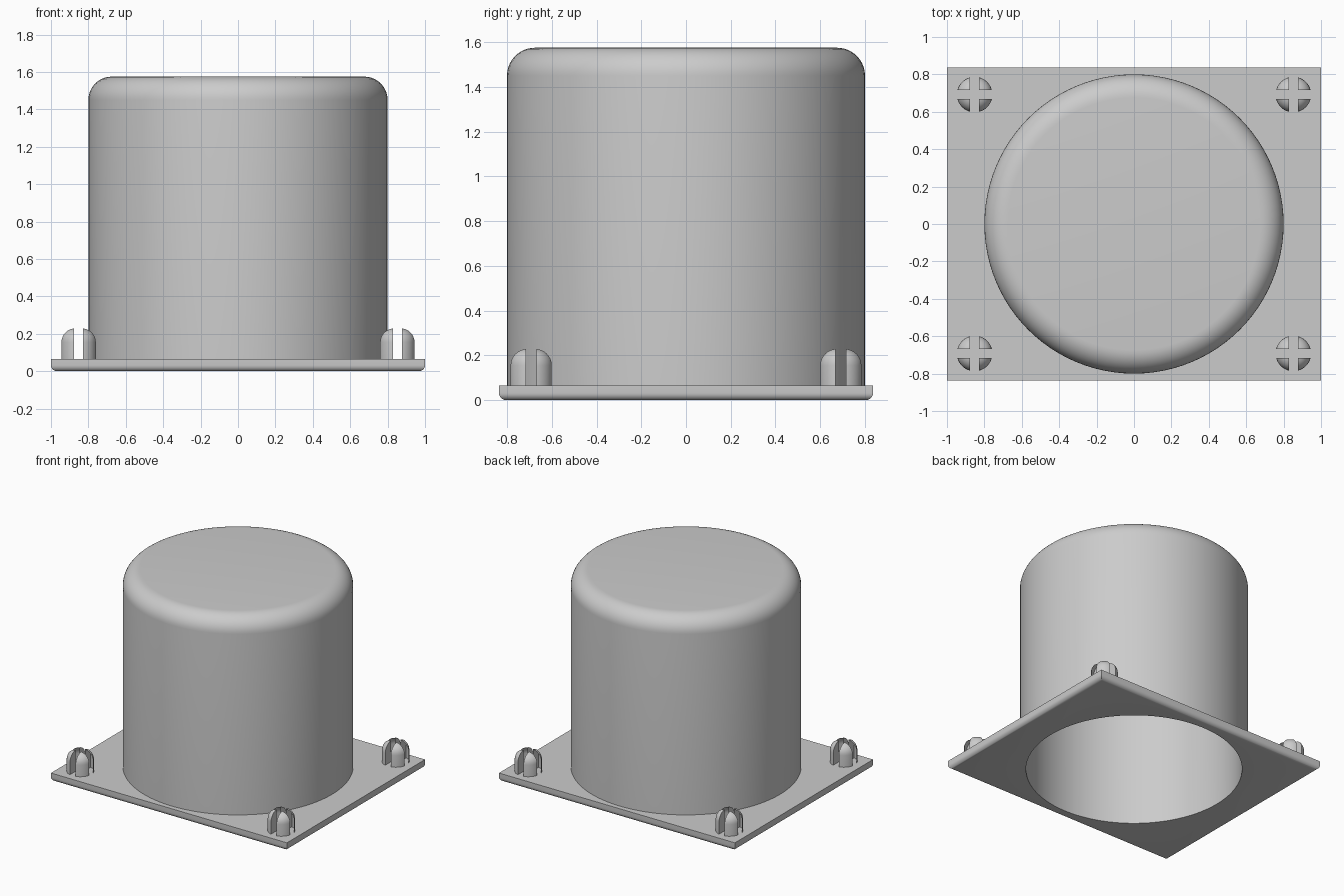
import bpy, bmesh
from math import sin, cos, pi
from mathutils import Vector

cube = bpy.data.objects.get("Cube")
if cube:
    bpy.data.objects.remove(cube, do_unlink=True)

HALF_X, HALF_Y, PLATE_H = 1.0, 0.836, 0.065
OUTER_R, INNER_R, TOP = 0.8, 0.757, 1.575
SEGMENTS = 96

grey = bpy.data.materials.new("plain grey")
grey.use_nodes = True
GREY = (0.6, 0.6, 0.6, 1)
grey.diffuse_color = GREY
grey.node_tree.nodes["Principled BSDF"].inputs["Base Color"].default_value = GREY


def add_object(name, bm):
    bmesh.ops.recalc_face_normals(bm, faces=bm.faces)
    mesh = bpy.data.meshes.new(name)
    bm.to_mesh(mesh)
    bm.free()
    mesh.materials.append(grey)
    obj = bpy.data.objects.new(name, mesh)
    bpy.context.collection.objects.link(obj)
    return obj


def shade(obj):
    bpy.ops.object.select_all(action='DESELECT')
    obj.select_set(True)
    bpy.context.view_layer.objects.active = obj
    bpy.ops.object.shade_smooth_by_angle(angle=pi / 6)


def arc(radius, top, fillet, steps=10):
    """Rounded shoulder, from the side wall up to the flat top."""
    return [(radius - fillet + fillet * cos(i * pi / 2 / steps),
             top - fillet + fillet * sin(i * pi / 2 / steps))
            for i in range(steps + 1)]


def spin(profile, segments):
    bm = bmesh.new()
    verts = [bm.verts.new((r, 0, z)) for r, z in profile]
    edges = [bm.edges.new(pair) for pair in zip(verts, verts[1:])]
    bmesh.ops.spin(bm, geom=verts + edges, cent=(0, 0, 0), axis=(0, 0, 1),
                   angle=2 * pi, steps=segments, use_merge=True)
    bmesh.ops.remove_doubles(bm, verts=bm.verts, dist=1e-5)
    return bm


# Hollow drum with a rounded top edge, open underneath
outside = [(OUTER_R, PLATE_H)] + arc(OUTER_R, TOP, 0.125) + [(0, TOP)]
inside = [(INNER_R, PLATE_H)] + arc(INNER_R, TOP - 0.043, 0.082) + [(0, TOP - 0.043)]
drum = add_object("drum", spin(inside[::-1] + outside, SEGMENTS))
shade(drum)

# Base plate, rounded along its bottom edges
bm = bmesh.new()
bmesh.ops.create_cube(bm, size=1)
bmesh.ops.scale(bm, vec=(2 * HALF_X, 2 * HALF_Y, PLATE_H), verts=bm.verts)
bmesh.ops.translate(bm, vec=(0, 0, PLATE_H / 2), verts=bm.verts)
bottom = [e for e in bm.edges if all(v.co.z < 0.01 for v in e.verts)]
bmesh.ops.bevel(bm, geom=bottom, offset=0.032, segments=6, profile=0.5,
                affect='EDGES')
plate = add_object("base_plate", bm)

# Round opening through the plate
cutter = add_object("opening_cutter", spin(
    [(0, -0.2), (INNER_R, -0.2), (INNER_R, 0.4), (0, 0.4)], SEGMENTS))
cutter.hide_render = True
cutter.hide_set(True)
cut = plate.modifiers.new("opening", 'BOOLEAN')
cut.operation, cut.solver, cut.object = 'DIFFERENCE', 'EXACT', cutter
bpy.context.view_layer.objects.active = plate
plate.select_set(True)
bpy.ops.object.modifier_apply(modifier=cut.name)
bpy.data.objects.remove(cutter, do_unlink=True)
shade(plate)

# Domed corner pegs, split in four by a cross-shaped slot
PEG_R, PEG_TOP, SLOT = 0.095, 0.23, 0.024
peg_profile = [(0, PLATE_H - 0.01), (PEG_R, PLATE_H - 0.01)]
peg_profile += arc(PEG_R, PEG_TOP, 0.075, 8) + [(0, PEG_TOP)]


def peg_quarter():
    bm = spin(peg_profile, 48)
    for normal in (Vector((1, 0, 0)), Vector((0, 1, 0))):
        result = bmesh.ops.bisect_plane(
            bm, geom=bm.verts[:] + bm.edges[:] + bm.faces[:],
            plane_co=normal * SLOT, plane_no=normal, clear_inner=True)
        rim = [e for e in result["geom_cut"] if isinstance(e, bmesh.types.BMEdge)]
        bmesh.ops.edgenet_fill(bm, edges=rim)
    return bm


for side, x in (("left", 0.852), ("right", -0.852)):
    for end, y in (("front", -0.692), ("back", 0.692)):
        peg = add_object(f"{end}_{side}_peg", peg_quarter())
        peg.location = (x, y, 0)
        mirror = peg.modifiers.new("four prongs", 'MIRROR')
        mirror.use_axis = (True, True, False)
        mirror.use_mirror_merge = False
        shade(peg)
